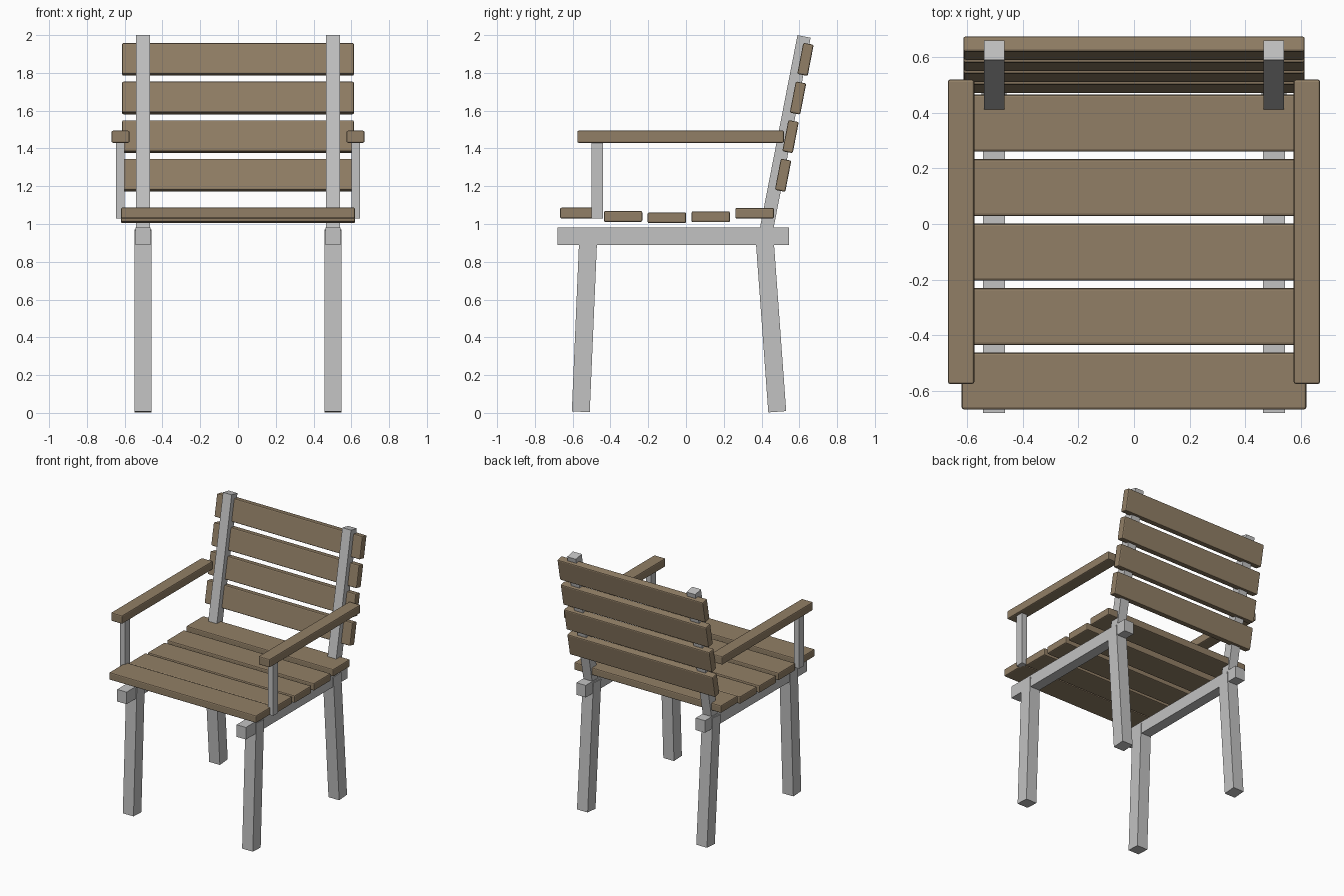
import bpy
import math
from mathutils import Vector

cube = bpy.data.objects.get("Cube")
if cube:
    bpy.data.objects.remove(cube, do_unlink=True)


def make_material(name, color):
    mat = bpy.data.materials.new(name)
    mat.use_nodes = True
    mat.diffuse_color = color
    mat.node_tree.nodes["Principled BSDF"].inputs["Base Color"].default_value = color
    return mat


WOOD = make_material("brown wood", (0.285, 0.212, 0.132, 1))
METAL = make_material("grey metal", (0.54, 0.54, 0.54, 1))


def box(name, center, size, mat, tilt=0.0, bevel=0.0):
    """Box tilted about the x axis, with optional softened edges."""
    bpy.ops.mesh.primitive_cube_add(size=1, location=center)
    obj = bpy.context.object
    obj.name = name
    obj.scale = size
    bpy.ops.object.transform_apply(location=False, rotation=False, scale=True)
    obj.rotation_euler.x = tilt
    obj.data.materials.append(mat)
    if bevel:
        mod = obj.modifiers.new("soft edges", 'BEVEL')
        mod.width = bevel
        mod.segments = 2
    return obj


def beam(name, x, bottom, top, width, depth):
    """Square bar between two (y, z) points."""
    a, b = Vector(bottom), Vector(top)
    mid, d = (a + b) / 2, b - a
    return box(name, (x, mid.x, mid.y), (width, depth, d.length), METAL,
               tilt=-math.atan2(d.x, d.y))


# Frame and arms, mirrored left and right
for side, s in (("left", 1), ("right", -1)):
    x = 0.503 * s
    beam(f"{side}_front_leg", x, (-0.557, 0.006), (-0.516, 0.967), 0.09, 0.095)
    beam(f"{side}_back_leg", x, (0.483, 0.006), (0.413, 0.967), 0.09, 0.095)
    box(f"{side}_seat_rail", (x, -0.067, 0.936), (0.079, 1.225, 0.092), METAL)
    beam(f"{side}_back_post", x, (0.418, 0.93), (0.625, 1.993), 0.073, 0.071)
    box(f"{side}_arm_post", (0.624 * s, -0.47, 1.235), (0.045, 0.06, 0.41), METAL)
    box(f"{side}_armrest", (0.622 * s, -0.028, 1.462), (0.095, 1.095, 0.064),
        WOOD, bevel=0.008)

# Seat slats, slightly dished
for i, z in enumerate((1.058, 1.04, 1.033, 1.038, 1.057)):
    box(f"seat_slat_{i + 1}", (0, -0.565 + 0.232 * i, z), (1.24, 0.204, 0.057),
        WOOD, bevel=0.008)

# Backrest slats, following the lean of the posts
LEAN = math.atan(0.193)
for i in range(4):
    box(f"back_slat_{i + 1}", (0, 0.514 + 0.0395 * i, 1.258 + 0.2045 * i),
        (1.228, 0.056, 0.168), WOOD, tilt=-LEAN, bevel=0.008)
